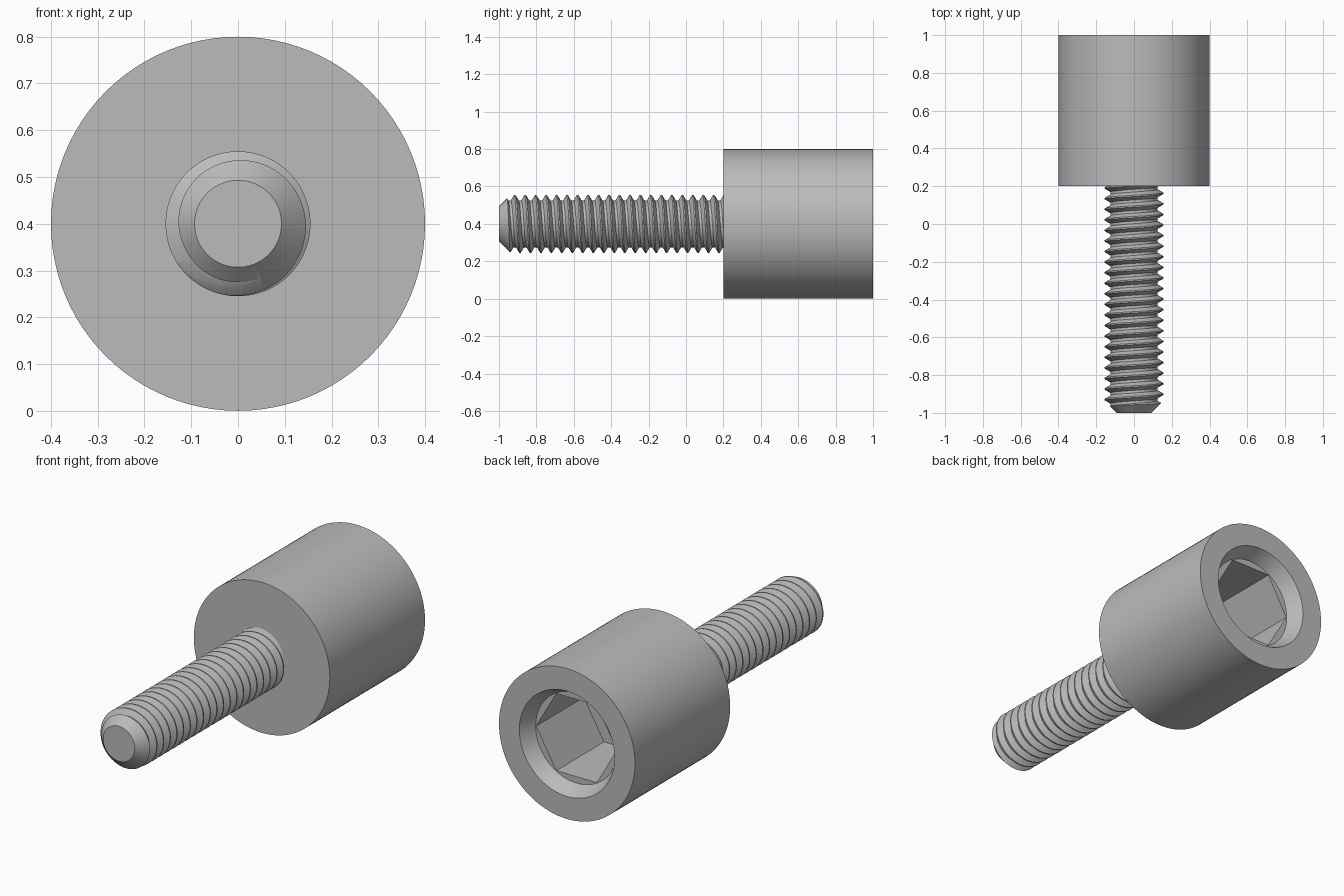
import bpy, bmesh, math

if "Cube" in bpy.data.objects:
    bpy.data.objects.remove(bpy.data.objects["Cube"], do_unlink=True)

AXIS_Z = 0.4      # height of the screw's centre line
SEGMENTS = 96

steel = bpy.data.materials.new("grey steel")
steel.use_nodes = True
GREY = (0.5, 0.5, 0.5, 1)
steel.diffuse_color = GREY
steel.node_tree.nodes["Principled BSDF"].inputs["Base Color"].default_value = GREY


def polar(r, angle, y):
    return (r * math.cos(angle), y, AXIS_Z + r * math.sin(angle))


def finish(bm, name):
    bmesh.ops.recalc_face_normals(bm, faces=bm.faces[:])
    mesh = bpy.data.meshes.new(name)
    bm.to_mesh(mesh)
    bm.free()
    mesh.materials.append(steel)
    obj = bpy.data.objects.new(name, mesh)
    bpy.context.collection.objects.link(obj)
    return obj


def smooth(obj):
    bpy.ops.object.select_all(action="DESELECT")
    obj.select_set(True)
    bpy.context.view_layer.objects.active = obj
    bpy.ops.object.shade_smooth_by_angle(angle=math.radians(30))


def hex_radius(corner, angle):
    wedge = math.pi / 3
    return corner * math.cos(wedge / 2) / math.cos(angle % wedge - wedge / 2)


def turned_solid(name, profile):
    """Rings of (radius, y, is_hex) along the axis, capped at both ends."""
    bm = bmesh.new()
    rings = []
    for r, y, is_hex in profile:
        angles = [2 * math.pi * i / SEGMENTS for i in range(SEGMENTS)]
        rings.append([bm.verts.new(polar(hex_radius(r, a) if is_hex else r, a, y))
                      for a in angles])
    for a, b in zip(rings, rings[1:]):
        for i in range(SEGMENTS):
            j = (i + 1) % SEGMENTS
            bm.faces.new((a[i], a[j], b[j], b[i]))
    bm.faces.new(rings[0])
    bm.faces.new(rings[-1])
    return finish(bm, name)


# Head: cylinder with a countersunk hexagonal socket in the back
head = turned_solid("socket_head", [
    (0.4, 0.2, False), (0.4, 1.0, False), (0.28, 1.0, False),
    (0.24, 0.92, False), (0.237, 0.92, True), (0.237, 0.52, True)])
smooth(head)

# Threaded shank: one helical strip with flat crest, flanks and flat root
PITCH, CREST, ROOT = 0.056, 0.155, 0.125
SECTION = [(0, CREST), (0.007, CREST), (0.0245, ROOT), (0.0385, ROOT)]
TURNS = 26
START = -0.989 - 2 * PITCH
bm = bmesh.new()
strip = []
for i in range(TURNS * SEGMENTS + 1):
    turn = i / SEGMENTS
    angle = math.pi - 2 * math.pi * (i % SEGMENTS) / SEGMENTS
    strip.append([bm.verts.new(polar(r, angle, START + turn * PITCH + dy))
                  for dy, r in SECTION])
last = len(strip) - 1 - SEGMENTS
for i in range(last):
    a = strip[i] + [strip[i + SEGMENTS][0]]
    b = strip[i + 1] + [strip[i + 1 + SEGMENTS][0]]
    for k in range(len(SECTION)):
        bm.faces.new((a[k], a[k + 1], b[k + 1], b[k]))
# Close both spiral ends with a fan around the axis
for first, step in ((0, strip[0]), (last, strip[last])):
    loop = [strip[i][0] for i in range(first, first + SEGMENTS + 1)]
    loop += list(reversed(step[1:]))
    y = sum(v.co.y for v in loop) / len(loop)
    hub = bm.verts.new((0, y, AXIS_Z))
    for a, b in zip(loop, loop[1:] + loop[:1]):
        bm.faces.new((a, b, hub))
# Remove the unused rows beyond the far end
bmesh.ops.delete(bm, geom=[v for v in bm.verts if not v.link_faces], context="VERTS")
shank = finish(bm, "threaded_shank")

# Trim the thread to length with a chamfered tip
trim = turned_solid("tip_trim", [
    (0.093, -1.0, False), (0.193, -0.9, False), (0.193, 0.21, False)])
trim.hide_render = True
cut = shank.modifiers.new("trim", "BOOLEAN")
cut.operation = "INTERSECT"
cut.solver = "EXACT"
cut.object = trim
bpy.ops.object.select_all(action="DESELECT")
shank.select_set(True)
bpy.context.view_layer.objects.active = shank
bpy.ops.object.modifier_apply(modifier=cut.name)
bpy.data.objects.remove(trim, do_unlink=True)
smooth(shank)
